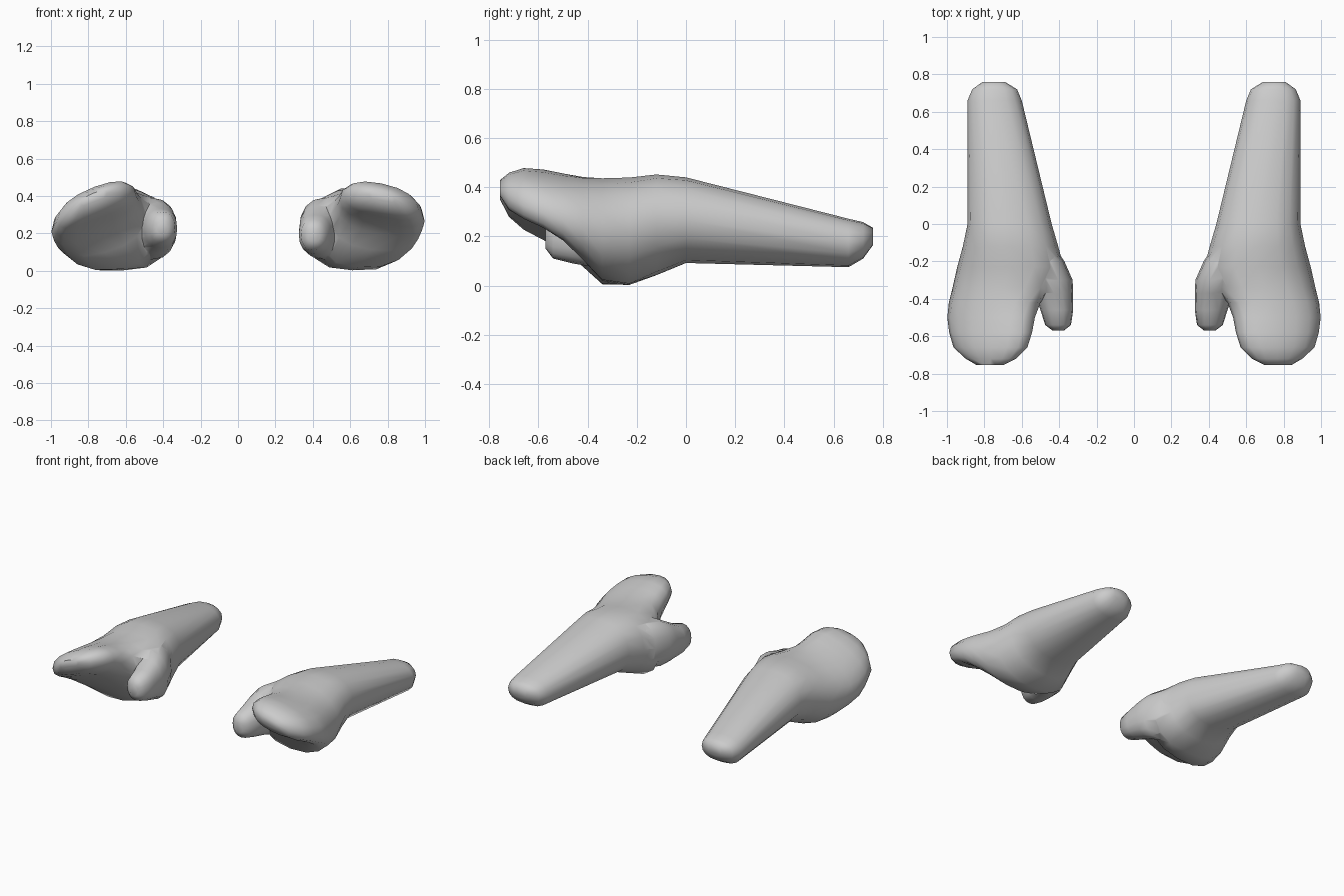
import bpy, bmesh, math

if "Cube" in bpy.data.objects:
    bpy.data.objects.remove(bpy.data.objects["Cube"])

SIDES = 16


def loft(name, rings):
    """Skin a closed tube through a list of rings of 3D points."""
    bm = bmesh.new()
    loops = [[bm.verts.new(p) for p in r] for r in rings]
    for a, b in zip(loops, loops[1:]):
        for i in range(SIDES):
            j = (i + 1) % SIDES
            bm.faces.new((a[i], a[j], b[j], b[i]))
    bm.faces.new(loops[0])
    bm.faces.new(loops[-1])
    bmesh.ops.recalc_face_normals(bm, faces=bm.faces)
    me = bpy.data.meshes.new(name)
    bm.to_mesh(me)
    bm.free()
    ob = bpy.data.objects.new(name, me)
    bpy.context.collection.objects.link(ob)
    return ob


def ring(side, y, x0, x1, z0, z1, tilt=0, cup=0, shift=0):
    """Rounded section at y, optionally tilted, cupped below and shifted at the bottom."""
    cx, w = (x0 + x1) / 2, (x1 - x0) / 2
    cz, h = (z0 + z1) / 2, (z1 - z0) / 2
    pts = []
    for i in range(SIDES):
        a = 2 * math.pi * i / SIDES
        c, s = math.cos(a), math.sin(a)
        u = math.copysign(abs(c) ** 0.85, c)
        v = math.copysign(abs(s) ** 0.9, s)
        x = cx + w * u
        z = cz + h * v + tilt * (x - cx + 0.5 * w)
        if s < -0.01:
            x += shift * -s
            z += cup * (1 - u * u)
        pts.append((side * x, y, max(z, 0.003)))
    return pts


# y, inner x, outer x, bottom z, top z, tilt share, palm cup, bottom shift
ARM = [
    (0.76, 0.69, 0.81, 0.165, 0.235, 0, 0, 0),
    (0.72, 0.625, 0.865, 0.11, 0.258, 0, 0, 0),
    (0.66, 0.60, 0.89, 0.075, 0.272, 0, 0, 0),
    (0.00, 0.44, 0.89, 0.092, 0.44, 0, 0, -0.02),
    (-0.12, 0.405, 0.915, 0.045, 0.453, 0.05, 0, -0.03),
    (-0.23, 0.375, 0.945, 0.004, 0.445, 0.2, 0, -0.05),
    (-0.34, 0.43, 0.97, 0.03, 0.447, 0.4, 0, -0.06),
    (-0.42, 0.50, 0.99, 0.12, 0.455, 0.7, 0.01, -0.03),
    (-0.50, 0.53, 0.998, 0.19, 0.468, 0.9, 0.03, 0),
    (-0.58, 0.545, 0.988, 0.24, 0.483, 1, 0.04, 0),
    (-0.66, 0.57, 0.965, 0.28, 0.487, 1, 0.03, 0),
    (-0.72, 0.63, 0.90, 0.32, 0.465, 1, 0.01, 0),
    (-0.755, 0.70, 0.84, 0.375, 0.43, 1, 0, 0),
]

# y, inner x, outer x, bottom z, top z
THUMB = [
    (-0.05, 0.47, 0.66, 0.17, 0.36),
    (-0.20, 0.372, 0.65, 0.07, 0.40),
    (-0.30, 0.328, 0.60, 0.06, 0.39),
    (-0.37, 0.326, 0.53, 0.075, 0.35),
    (-0.46, 0.325, 0.50, 0.09, 0.30),
    (-0.54, 0.337, 0.475, 0.11, 0.275),
    (-0.57, 0.375, 0.435, 0.15, 0.235),
]


def hand(name, side, tilt, thumb_rise):
    # forearm, palm and mitten fingers
    arm = loft(name, [ring(side, *s[:5], s[5] * tilt, s[6], s[7]) for s in ARM])
    # thumb, fused to the palm
    thumb = loft("thumb", [
        ring(side, y, x0, x1, z0 + thumb_rise * k, z1 + thumb_rise * k)
        for (y, x0, x1, z0, z1), k in zip(THUMB, (0, 0, 0, 0.4, 0.8, 1, 1))])
    mod = arm.modifiers.new("fuse", 'BOOLEAN')
    mod.operation = 'UNION'
    mod.solver = 'EXACT'
    mod.object = thumb
    bpy.ops.object.select_all(action='DESELECT')
    arm.select_set(True)
    bpy.context.view_layer.objects.active = arm
    bpy.ops.object.modifier_apply(modifier=mod.name)
    bpy.data.objects.remove(thumb)
    bpy.ops.object.shade_smooth_by_angle(angle=math.radians(60))


hand("right_hand", 1, -0.2, 0.0)
hand("left_hand", -1, -0.38, 0.04)
